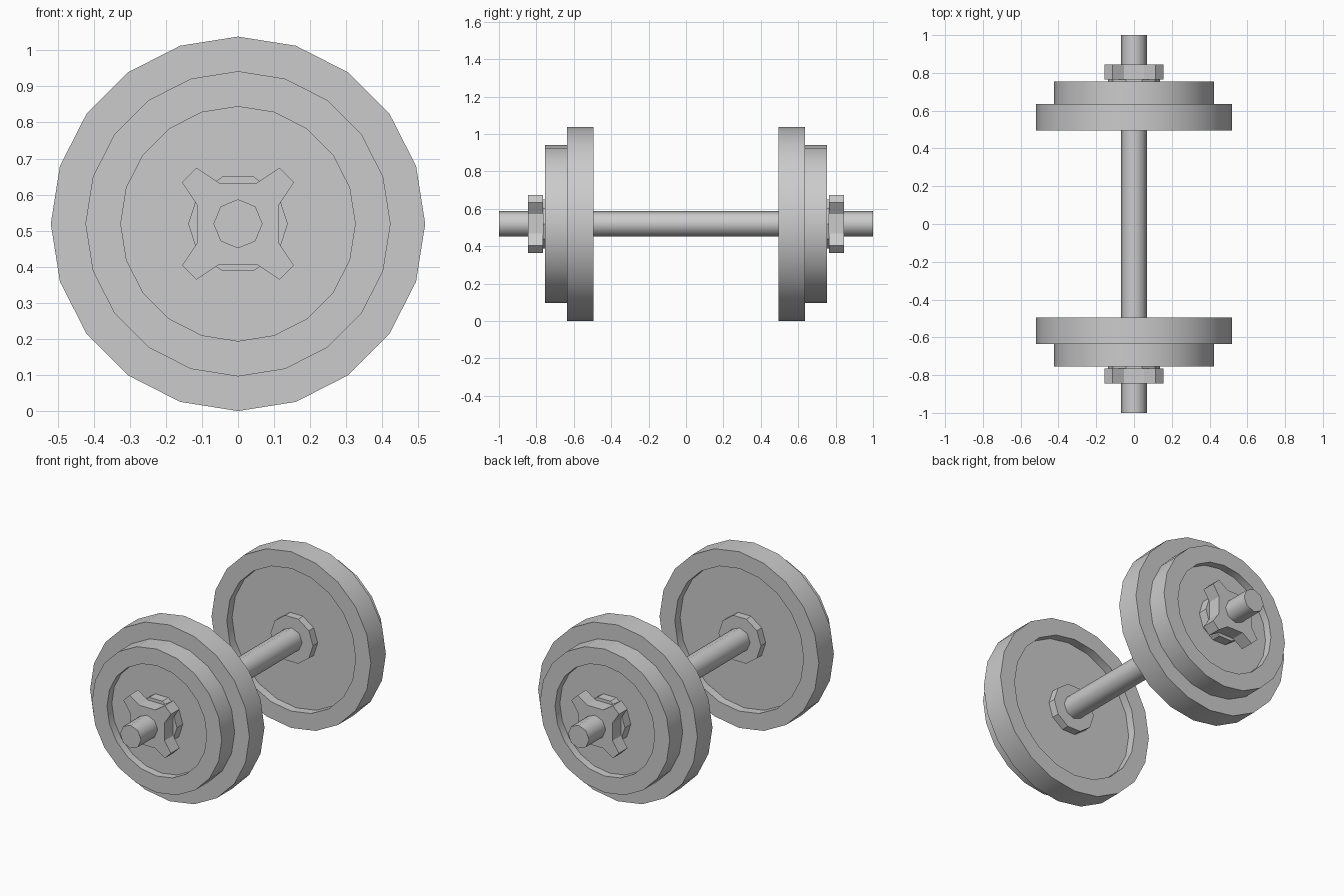
import bpy, bmesh
from math import sin, cos, pi, radians

if "Cube" in bpy.data.objects:
    bpy.data.objects.remove(bpy.data.objects["Cube"])

AXIS_Z = 0.519


def finish(name, bm, smooth_deg, mirror=True):
    """Turn a bmesh into a named object, with sharp edges and a mirrored twin."""
    bmesh.ops.recalc_face_normals(bm, faces=bm.faces)
    for f in bm.faces:
        f.smooth = True
    for e in bm.edges:
        e.smooth = e.calc_face_angle(pi) < radians(smooth_deg)
    mesh = bpy.data.meshes.new(name)
    bm.to_mesh(mesh)
    bm.free()
    obj = bpy.data.objects.new(name, mesh)
    bpy.context.collection.objects.link(obj)
    obj.location.z = AXIS_Z
    if mirror:
        mod = obj.modifiers.new("other_end", 'MIRROR')
        mod.use_axis = (False, True, False)
    return obj


def skin(rings):
    """Join rings of points (all the same count) and cap both ends."""
    bm = bmesh.new()
    loops = [[bm.verts.new(p) for p in ring] for ring in rings]
    n = len(loops[0])
    for a, b in zip(loops, loops[1:]):
        for i in range(n):
            j = (i + 1) % n
            bm.faces.new((a[i], a[j], b[j], b[i]))
    bm.faces.new(loops[0])
    bm.faces.new(loops[-1])
    return bm


def turned(name, profile, sides, smooth_deg=30, mirror=True):
    """Lathe a (radius, y) profile around the bar axis."""
    rings = [[(r * cos(2 * pi * i / sides), y, r * sin(2 * pi * i / sides))
              for i in range(sides)] for r, y in profile]
    return finish(name, skin(rings), smooth_deg, mirror)


# bar through the whole dumbbell
turned("bar", [(0.068, -1), (0.068, 1)], 8, 50, mirror=False)

# large plate, dished on its inward face
turned("large_plate", [(0.42, 0.545), (0.42, 0.495), (0.519, 0.495),
                       (0.519, 0.635)], 20)

# small plate, dished on its outward face
turned("small_plate", [(0.423, 0.635), (0.423, 0.755), (0.325, 0.755),
                       (0.325, 0.71)], 20)

# hub running through both plates
turned("hub", [(0.138, 0.5), (0.138, 0.765)], 10)

# four-armed star nut: one quarter outline turned four times
quarter = [(0.113, 0.052), (0.155, 0.115), (0.115, 0.155), (0.052, 0.113)]
outline = []
for k in range(4):
    c, s = round(cos(k * pi / 2)), round(sin(k * pi / 2))
    outline += [(x * c - z * s, x * s + z * c) for x, z in quarter]
finish("star_nut", skin([[(x, y, z) for x, z in outline]
                         for y in (0.765, 0.845)]), 20)
